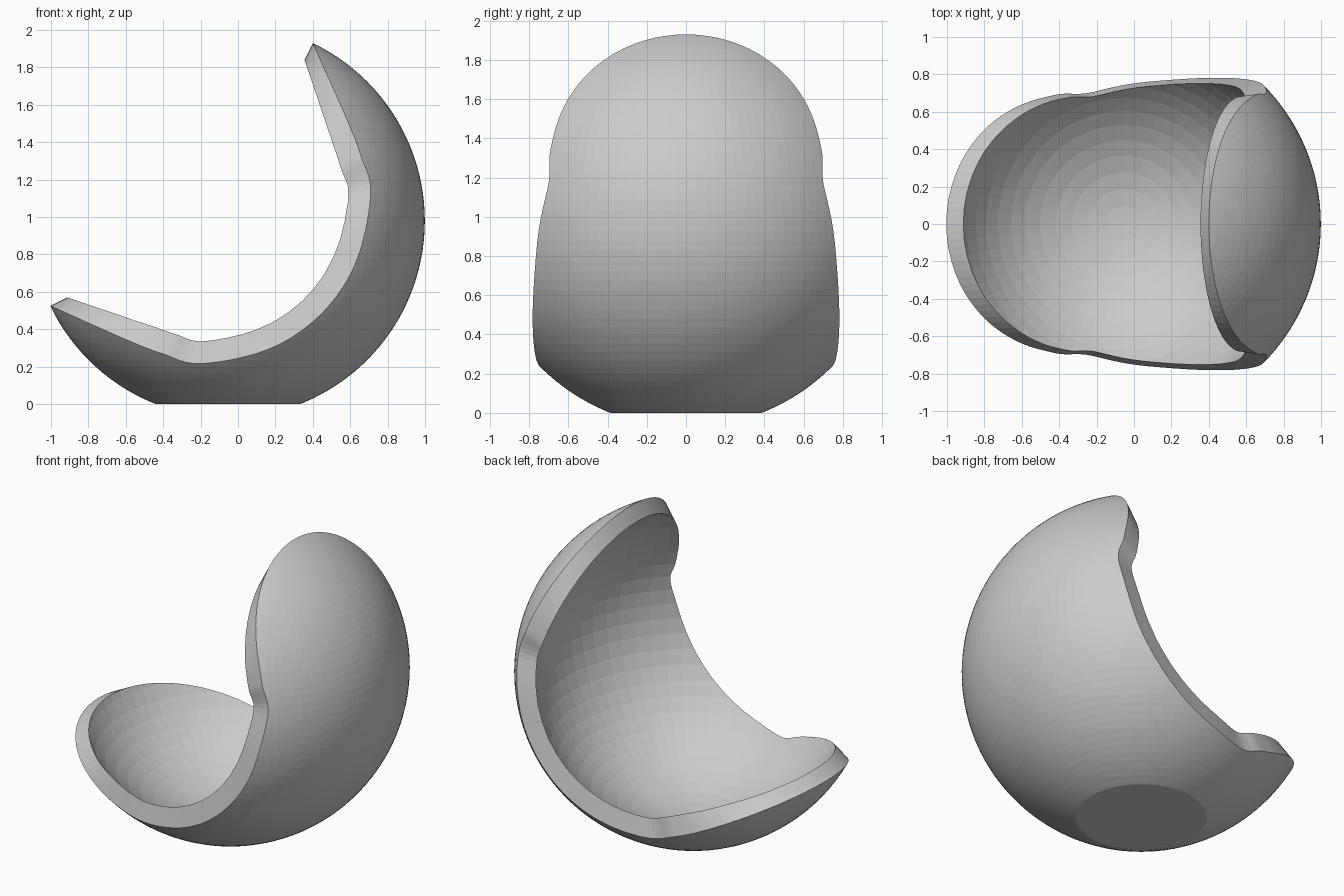
import bpy, bmesh, math
from mathutils import Vector

if "Cube" in bpy.data.objects:
    bpy.data.objects.remove(bpy.data.objects["Cube"])

CENTER = Vector((-0.054, 0, 0.98))
U = Vector((-1, 0, 1)).normalized()   # opening direction, tilted 45 degrees
V = Vector((1, 0, 1)).normalized()    # lengthwise direction of the opening

# Rim edges seen from the front as (v, u), from mid side to tip
OUTER = [(0, -.705), (.33, -.64), (.643, -.437), (.75, -.255), (.83, -.075), (.993, .35)]
INNER = [(0, -.585), (.28, -.53), (.548, -.365), (.63, -.225), (.70, -.085), (.898, .318)]
R_OUT = math.hypot(*OUTER[-1])
R_IN = math.hypot(*INNER[-1])


def spline(pts, t):
    """Catmull-Rom through the points, mirrored at the first one."""
    p = [Vector((-pts[1][0], pts[1][1]))] + [Vector(q) for q in pts]
    p.append(2 * p[-1] - p[-2])
    i = min(int(t), len(pts) - 2)
    f = t - i
    a, b, c, d = p[i:i + 4]
    return 0.5 * (2 * b + (c - a) * f + (2 * a - 5 * b + 4 * c - d) * f * f
                  + (3 * b - a - 3 * c + d) * f ** 3)


def rim_loop(pts, radius, n=192):
    """Closed edge curve lying on a sphere of the given radius."""
    loop = []
    for k in range(n):
        th = 2 * math.pi * k / n
        s, c = math.sin(th), math.cos(th)
        v, u = spline(pts, (len(pts) - 1) * abs(s))
        y = math.sqrt(max(0, radius ** 2 - u * u - v * v))
        if abs(c) < 1e-6:
            y = 0
        loop.append(V * math.copysign(v, s) + U * u + Vector((0, math.copysign(y, c), 0)))
    return loop


def make_object(name, bm):
    bmesh.ops.recalc_face_normals(bm, faces=bm.faces)
    mesh = bpy.data.meshes.new(name)
    bm.to_mesh(mesh)
    bm.free()
    ob = bpy.data.objects.new(name, mesh)
    bpy.context.collection.objects.link(ob)
    ob.location = CENTER
    return ob


def ball(radius, segments):
    bm = bmesh.new()
    bmesh.ops.create_uvsphere(bm, u_segments=segments, v_segments=segments // 2, radius=radius)
    return bm


# Outer ball with a flat foot
bm = ball(R_OUT, 128)
cut = bmesh.ops.bisect_plane(bm, geom=bm.verts[:] + bm.edges[:] + bm.faces[:],
                             plane_co=(0, 0, -CENTER.z), plane_no=(0, 0, -1), clear_outer=True)
bmesh.ops.contextual_create(bm, geom=[e for e in cut["geom_cut"] if isinstance(e, bmesh.types.BMEdge)])
shell = make_object("chair_shell", bm)

# Hollow
hollow = make_object("hollow_cutter", ball(R_IN, 64))

# Opening: slanted rim wall closed by an inner and a far apex
outer, inner = rim_loop(OUTER, R_OUT), rim_loop(INNER, R_IN)
deep = [i - (o - i) for o, i in zip(outer, inner)]
wide = [o + (o - i) for o, i in zip(outer, inner)]
far = [w * 2.5 for w in wide]
bm = bmesh.new()
rings = [[bm.verts.new(p) for p in loop] for loop in (deep, inner, outer, wide, far)]
apex_in, apex_far = bm.verts.new((0, 0, 0)), bm.verts.new(U * 6)
n = len(outer)
for k in range(n):
    j = (k + 1) % n
    for a, b in zip(rings, rings[1:]):
        bm.faces.new((a[k], a[j], b[j], b[k]))
    bm.faces.new((apex_in, rings[0][j], rings[0][k]))
    bm.faces.new((apex_far, rings[-1][k], rings[-1][j]))
bmesh.ops.triangulate(bm, faces=bm.faces[:])
opening = make_object("opening_cutter", bm)

# Carve the shell
bpy.context.view_layer.objects.active = shell
for cutter in (hollow, opening):
    cutter.hide_render = True
    mod = shell.modifiers.new(cutter.name, 'BOOLEAN')
    mod.operation = 'DIFFERENCE'
    mod.solver = 'EXACT'
    mod.object = cutter
    bpy.ops.object.modifier_apply(modifier=mod.name)
for cutter in (hollow, opening):
    bpy.data.objects.remove(cutter)
